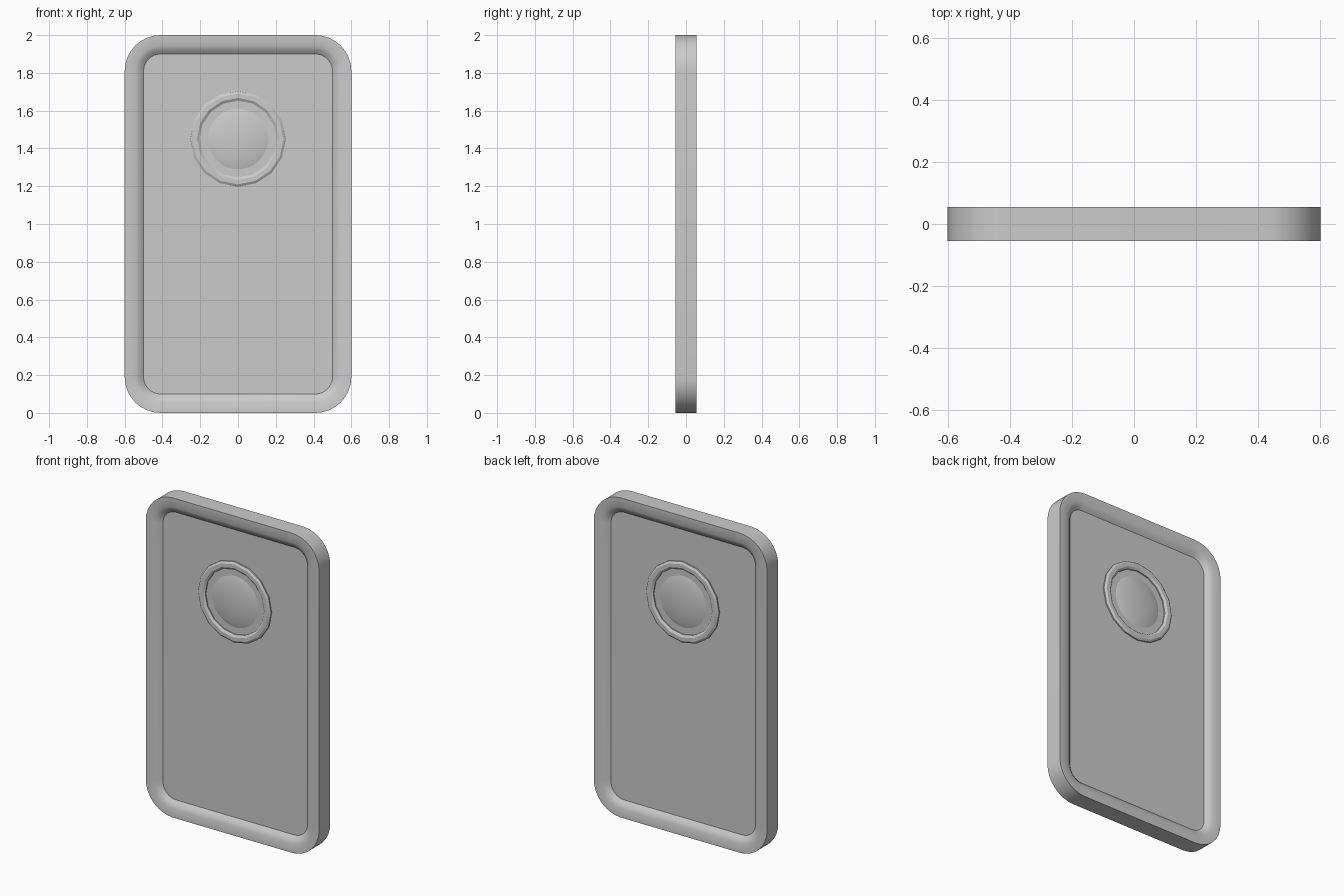
import bpy, bmesh, math

if "Cube" in bpy.data.objects:
    bpy.data.objects.remove(bpy.data.objects["Cube"])

CZ = 1.45  # height of the round window


def finish(name, bm, angle=30):
    bmesh.ops.recalc_face_normals(bm, faces=bm.faces)
    me = bpy.data.meshes.new(name)
    bm.to_mesh(me)
    bm.free()
    ob = bpy.data.objects.new(name, me)
    bpy.context.collection.objects.link(ob)
    bpy.ops.object.select_all(action='DESELECT')
    ob.select_set(True)
    bpy.context.view_layer.objects.active = ob
    bpy.ops.object.shade_smooth_by_angle(angle=math.radians(angle))
    return ob


def bridge(bm, loops, closed=False):
    n = len(loops[0])
    pairs = list(zip(loops, loops[1:]))
    if closed:
        pairs.append((loops[-1], loops[0]))
    for a, b in pairs:
        for i in range(n):
            j = (i + 1) % n
            bm.faces.new((a[i], a[j], b[j], b[i]))


def rounded_loop(bm, inset, y, steps=8):
    # rounded rectangle 1.2 x 2, shrunk by inset
    r = 0.19 - inset
    verts = []
    for q, (sx, sz) in enumerate([(1, 1), (-1, 1), (-1, -1), (1, -1)]):
        for k in range(steps + 1):
            a = math.pi / 2 * (q + k / steps)
            verts.append(bm.verts.new((sx * 0.41 + r * math.cos(a), y,
                                       1 + sz * 0.81 + r * math.sin(a))))
    return verts


def ring_loop(bm, r, y, n):
    return [bm.verts.new((r * math.sin(2 * math.pi * i / n), y,
                          CZ + r * math.cos(2 * math.pi * i / n))) for i in range(n)]


# plate with raised rim and recessed panel on both faces
side = [(0.1, 0.027), (0.08, 0.044), (0.057, 0.055), (0.0, 0.055)]
profile = [(i, -y) for i, y in side] + [(i, y) for i, y in reversed(side)]
bm = bmesh.new()
loops = [rounded_loop(bm, i, y) for i, y in profile]
bridge(bm, loops)
bm.faces.new(loops[0])
bm.faces.new(loops[-1])
finish("plate", bm)

# sixteen-sided bezel showing on both faces
half = [(0.253, 0.035), (0.24, 0.043), (0.217, 0.043), (0.203, 0.034)]
profile = [(r, -y) for r, y in half] + [(r, y) for r, y in reversed(half)]
bm = bmesh.new()
bridge(bm, [ring_loop(bm, r, y, 16) for r, y in profile], closed=True)
finish("window_bezel", bm, 20)

# shallow domed lens, bulging on both faces
bm = bmesh.new()
bmesh.ops.create_uvsphere(bm, u_segments=32, v_segments=24, radius=1)
lens = finish("window_lens", bm, 60)
lens.scale = (0.2, 0.045, 0.2)
lens.location = (0, 0, CZ)
